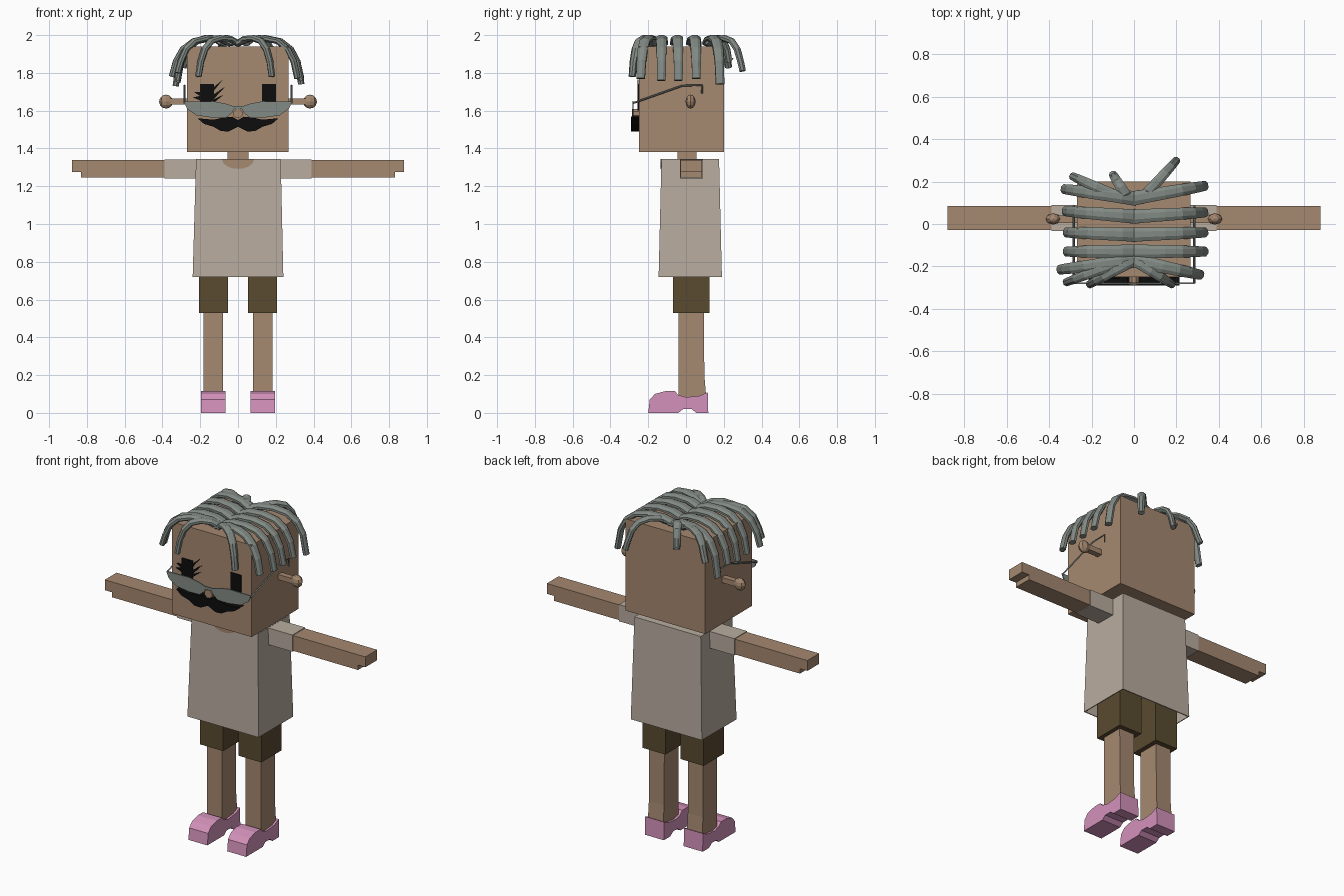
import bpy, bmesh, math
from mathutils import Vector

cube = bpy.data.objects.get("Cube")
if cube:
    bpy.data.objects.remove(cube, do_unlink=True)


def material(name, r, g, b):
    m = bpy.data.materials.new(name)
    m.use_nodes = True
    m.diffuse_color = (r, g, b, 1)
    bsdf = next(n for n in m.node_tree.nodes if n.type == 'BSDF_PRINCIPLED')
    bsdf.inputs["Base Color"].default_value = (r, g, b, 1)
    bsdf.inputs["Roughness"].default_value = 0.8
    return m


SKIN = material("tan skin", 0.376, 0.246, 0.162)
SHIRT = material("pale shirt", 0.479, 0.413, 0.347)
SHORTS = material("brown shorts", 0.102, 0.069, 0.03)
PINK = material("pink shoe", 0.65, 0.285, 0.49)
GREY = material("grey", 0.223, 0.254, 0.231)
BLACK = material("black", 0.004, 0.004, 0.004)


def finish(name, bm, mat):
    bmesh.ops.recalc_face_normals(bm, faces=bm.faces)
    me = bpy.data.meshes.new(name)
    bm.to_mesh(me)
    bm.free()
    me.materials.append(mat)
    ob = bpy.data.objects.new(name, me)
    bpy.context.collection.objects.link(ob)
    return ob


def loft(name, rings, mat):
    """Skin equal-sized rings of points and cap both ends."""
    bm = bmesh.new()
    vs = [[bm.verts.new(p) for p in ring] for ring in rings]
    n = len(vs[0])
    for a, b in zip(vs, vs[1:]):
        for i in range(n):
            j = (i + 1) % n
            bm.faces.new((a[i], a[j], b[j], b[i]))
    bm.faces.new(vs[0])
    bm.faces.new(vs[-1])
    return finish(name, bm, mat)


def rect(x0, x1, y0, y1, z):
    return [(x0, y0, z), (x1, y0, z), (x1, y1, z), (x0, y1, z)]


def box(name, x, y, z, mat):
    return loft(name, [rect(*x, *y, h) for h in z], mat)


def plate(name, pts, y, mat):
    """Extrude an x-z outline along y."""
    return loft(name, [[(px, d, pz) for px, pz in pts] for d in y], mat)


def span(s, a, b):
    return sorted((s * a, s * b))


# Head, neck and nose
box("head", (-0.27, 0.267), (-0.25, 0.2), (1.38, 1.94), SKIN)
box("neck", (-0.055, 0.055), (-0.045, 0.055), (1.3, 1.39), SKIN)
ring8 = [(math.cos(math.tau * (i + 0.5) / 8), math.sin(math.tau * (i + 0.5) / 8)) for i in range(8)]
plate("nose", [(0.026 * c, 1.585 + 0.026 * s) for c, s in ring8], (-0.287, -0.245), SKIN)

# Shirt, open at the hem
shirt = loft("shirt", [rect(-0.24, 0.24, -0.145, 0.19, 0.72),
                       rect(-0.222, 0.226, -0.13, 0.175, 1.343)], SHIRT)
bm = bmesh.new()
bm.from_mesh(shirt.data)
bmesh.ops.delete(bm, geom=[f for f in bm.faces if f.calc_center_median().z < 0.73], context='FACES_ONLY')
bm.to_mesh(shirt.data)
bm.free()
hem = shirt.modifiers.new("thickness", 'SOLIDIFY')
hem.thickness = 0.008
hem.offset = -1

# Bare skin in the round neckline
neckline = [(0.085 * math.cos(a), 1.344 + 0.052 * math.sin(a))
            for a in [math.pi * (1 + i / 10) for i in range(11)]]
plate("neckline", neckline, (-0.134, -0.127), SKIN)

# Paired limbs, ears and shoes
arm = [(0.38, 1.245), (0.83, 1.245), (0.83, 1.275), (0.88, 1.275), (0.88, 1.338), (0.38, 1.338)]
shoe = [(-0.2, 0), (-0.04, 0), (-0.015, 0.02), (0.03, 0.02), (0.055, 0), (0.118, 0),
        (0.115, 0.11), (0.07, 0.09), (0, 0.083), (-0.04, 0.095), (-0.06, 0.115),
        (-0.11, 0.115), (-0.165, 0.1), (-0.192, 0.07)]
for s, side in ((1, "left"), (-1, "right")):
    box(side + "_sleeve", span(s, 0.2, 0.39), (-0.032, 0.09), (1.24, 1.342), SHIRT)
    plate(side + "_arm", [(s * x, z) for x, z in arm], (-0.028, 0.086), SKIN)
    box(side + "_shorts_leg", span(s, 0.052, 0.207), (-0.07, 0.125), (0.53, 0.85), SHORTS)
    x0, x1 = span(s, 0.08, 0.183)
    loft(side + "_leg", [rect(x0, x1, -0.04, 0.108, 0.07), rect(x0, x1, -0.04, 0.097, 0.2),
                         rect(x0, x1, -0.04, 0.095, 0.56)], SKIN)
    loft(side + "_shoe", [[(s * x, y, z) for y, z in shoe] for x in (0.067, 0.195)], PINK)
    box(side + "_ear_stem", span(s, 0.25, 0.37), (0.005, 0.04), (1.633, 1.665), SKIN)
    bm = bmesh.new()
    bmesh.ops.create_uvsphere(bm, u_segments=8, v_segments=6, radius=1)
    bmesh.ops.scale(bm, verts=bm.verts, vec=(0.037, 0.027, 0.037))
    bmesh.ops.translate(bm, verts=bm.verts, vec=(s * 0.381, 0.024, 1.648))
    finish(side + "_ear_knob", bm, SKIN)

# Eyes, with lashes on the right one
for s, side in ((1, "left"), (-1, "right")):
    box(side + "_eye", span(s, 0.128, 0.2), (-0.257, -0.249), (1.6, 1.74), BLACK)
lashes = [((-0.13, 1.66), (-0.13, 1.685), (-0.065, 1.73)),
          ((-0.14, 1.69), (-0.14, 1.715), (-0.08, 1.765)),
          ((-0.13, 1.64), (-0.13, 1.66), (-0.075, 1.685)),
          ((-0.19, 1.65), (-0.19, 1.68), (-0.24, 1.67)),
          ((-0.19, 1.67), (-0.19, 1.7), (-0.235, 1.7))]
for i, tri in enumerate(lashes):
    plate(f"lash_{i + 1}", tri, (-0.257, -0.251), BLACK)

# Moustache
half = [(0.03, 1.568), (0.08, 1.563), (0.13, 1.552), (0.215, 1.56), (0.18, 1.53),
        (0.13, 1.515), (0.09, 1.492), (0.05, 1.49)]
outline = [(0, 1.55)] + half + [(0, 1.515)] + [(-x, z) for x, z in reversed(half)]
plate("moustache", outline, (-0.29, -0.25), BLACK)

# Glasses: half-moon lenses, bridge and hooked temples
lens = [(0.286, 1.648), (0.27, 1.61), (0.22, 1.575), (0.13, 1.562), (0.06, 1.565),
        (0.03, 1.59), (0.015, 1.62), (0.06, 1.636), (0.13, 1.65)]
temple = [(-0.28, 1.64), (-0.02, 1.732), (0.085, 1.735), (0.085, 1.69)]
for s, side in ((1, "left"), (-1, "right")):
    plate(side + "_lens", [(s * x, z) for x, z in lens], (-0.284, -0.277), GREY)
    cu = bpy.data.curves.new(side + "_temple", 'CURVE')
    cu.dimensions = '3D'
    cu.bevel_depth = 0.005
    cu.bevel_resolution = 0
    cu.use_fill_caps = True
    sp = cu.splines.new('POLY')
    sp.points.add(len(temple) - 1)
    for p, (y, z) in zip(sp.points, temple):
        p.co = (s * 0.284, y, z, 1)
    cu.materials.append(GREY)
    bpy.context.collection.objects.link(bpy.data.objects.new(side + "_temple", cu))
box("glasses_bridge", (-0.03, 0.03), (-0.284, -0.277), (1.61, 1.625), GREY)

# Hair: flattened locks that arch from the parting and hang over the edges
ARCH = [(0, 1.955), (0.2, 1.98), (0.45, 1.984), (0.68, 1.968), (0.84, 1.925), (0.94, 1.86)]


def lock(name, start, end, tip, width):
    a, b = Vector(start), Vector(end)
    flat = (b - a).normalized()
    across = Vector((-flat.y, flat.x, 0))
    path = []
    for t, z in ARCH + [(1, tip)]:
        p = a.lerp(b, t)
        path.append(Vector((p.x, p.y, z)))
    rings = []
    for i, p in enumerate(path):
        d = (path[min(i + 1, len(path) - 1)] - path[max(i - 1, 0)]).normalized()
        up = d.cross(across)
        w = width * (1 - 0.35 * i / (len(path) - 1))
        rings.append([p + across * w * c + up * 0.017 * s for c, s in ring8])
    loft(name, rings, GREY)


starts = (0.12, 0.035, -0.05, -0.13, -0.17)
ends = {-1: ((0.33, 0.165, 1.73), (0.325, 0.06, 1.77), (0.32, -0.04, 1.75), (0.32, -0.13, 1.76), (0.35, -0.215, 1.78)),
        1: ((0.335, 0.18, 1.74), (0.335, 0.055, 1.77), (0.335, -0.04, 1.76), (0.335, -0.13, 1.76), (0.315, -0.24, 1.77))}
for s, side in ((1, "left"), (-1, "right")):
    for i, (y, (ex, ey, tip)) in enumerate(zip(starts, ends[s])):
        lock(f"{side}_hair_lock_{i + 1}", (-s * 0.01, y, 0), (s * ex, ey, 0), tip, 0.037)

fringe = [((0, -0.17), (-0.21, -0.285), 1.78), ((-0.04, -0.17), (-0.32, -0.275), 1.8),
          ((0, -0.17), (0.18, -0.285), 1.78), ((0.04, 0.12), (0.2, 0.3), 1.81),
          ((-0.03, 0.12), (-0.1, 0.235), 1.88), ((-0.08, 0.13), (-0.29, 0.225), 1.83)]
for i, (a, b, tip) in enumerate(fringe):
    lock(f"loose_hair_lock_{i + 1}", (*a, 0), (*b, 0), tip, 0.03)
